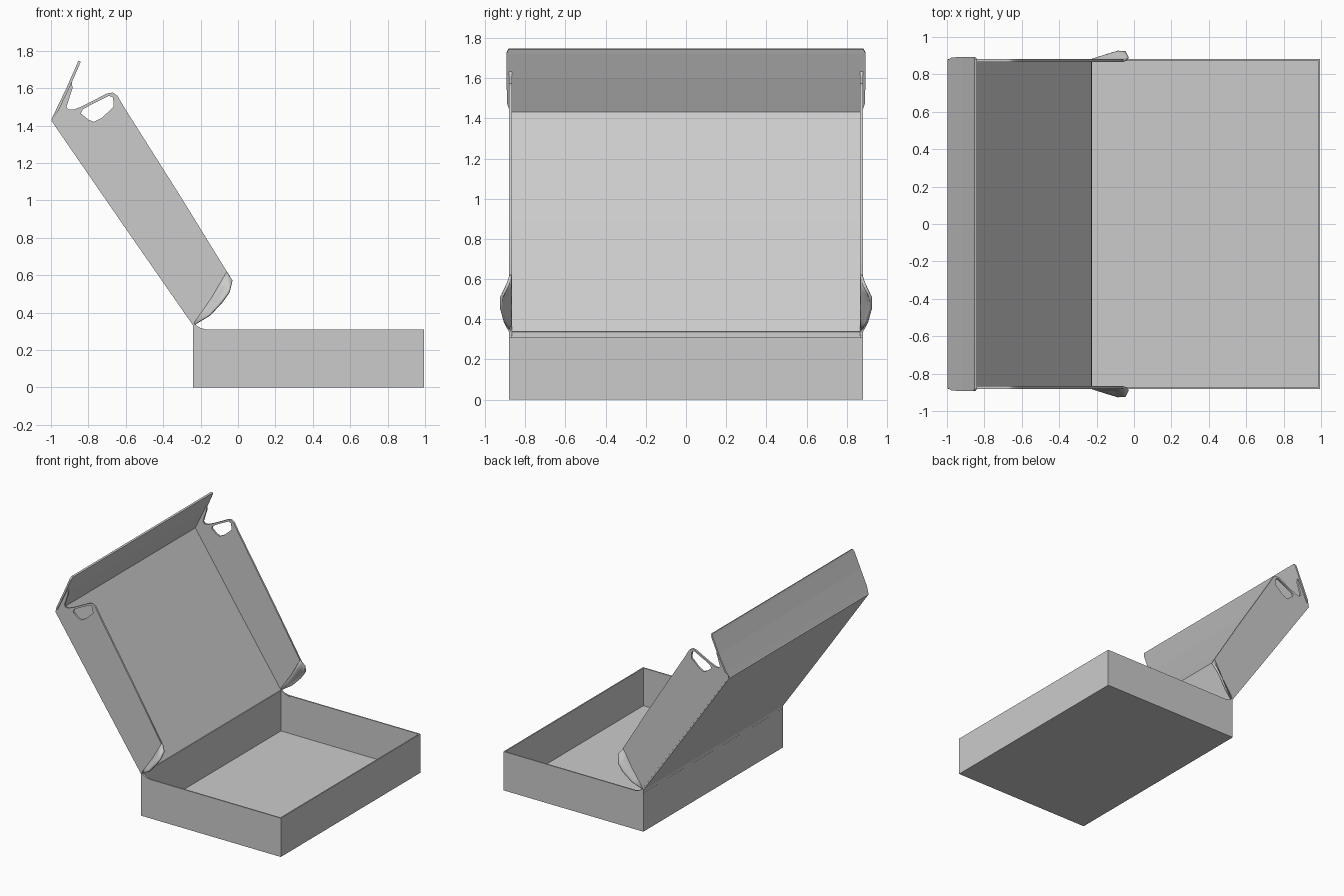
import bpy
import bmesh
import math
from mathutils import Vector

default = bpy.data.objects.get("Cube")
if default:
    bpy.data.objects.remove(default, do_unlink=True)

THICK = 0.014
SIDE_Y = 0.874

card = bpy.data.materials.new("grey cardboard")
card.use_nodes = True
colour = (0.6, 0.6, 0.6, 1)
card.diffuse_color = colour
bsdf = card.node_tree.nodes["Principled BSDF"]
bsdf.inputs["Base Color"].default_value = colour
bsdf.inputs["Roughness"].default_value = 0.8


def finish(name, bm, offset=0):
    """Turn an open sheet into a card object with thickness."""
    bmesh.ops.recalc_face_normals(bm, faces=bm.faces)
    mesh = bpy.data.meshes.new(name)
    bm.to_mesh(mesh)
    bm.free()
    mesh.materials.append(card)
    obj = bpy.data.objects.new(name, mesh)
    bpy.context.collection.objects.link(obj)
    mod = obj.modifiers.new("card", "SOLIDIFY")
    mod.thickness = THICK
    mod.offset = offset
    return obj


def grid_sheet(name, rows):
    """Skin neighbouring rows of points with quads."""
    bm = bmesh.new()
    vs = [[bm.verts.new(p) for p in row] for row in rows]
    for a, b in zip(vs, vs[1:]):
        for i in range(len(a) - 1):
            bm.faces.new((a[i], a[i + 1], b[i + 1], b[i]))
    return finish(name, bm)


def flat_plate(name, outlines, y):
    """Upright plate in the x-z plane; later outlines are holes."""
    curve = bpy.data.curves.new(name, "CURVE")
    curve.dimensions = "2D"
    curve.fill_mode = "BOTH"
    curve.extrude = THICK / 2
    for pts in outlines:
        spline = curve.splines.new("POLY")
        spline.points.add(len(pts) - 1)
        for p, (x, z) in zip(spline.points, pts):
            p.co = (x, z, 0, 1)
        spline.use_cyclic_u = True
    curve.materials.append(card)
    obj = bpy.data.objects.new(name, curve)
    obj.rotation_euler.x = math.pi / 2
    obj.location.y = y
    bpy.context.collection.objects.link(obj)
    bpy.ops.object.select_all(action="DESELECT")
    obj.select_set(True)
    bpy.context.view_layer.objects.active = obj
    bpy.ops.object.convert(target="MESH")


# Open tray: a box without its top, thickened inwards
bm = bmesh.new()
bmesh.ops.create_cube(bm, size=1)
for v in bm.verts:
    v.co = Vector((v.co.x * 1.235 + 0.3775, v.co.y * 1.762, (v.co.z + 0.5) * 0.31))
top = [f for f in bm.faces if f.calc_center_median().z > 0.3]
bmesh.ops.delete(bm, geom=top, context="FACES_ONLY")
finish("tray", bm, -1)

# Hinge, lid panel and front flap
hinge = [(-0.232, 0.305), (-0.234, 0.335)]
lid = [(-0.234, 0.335), (-0.62, 0.89), (-0.992, 1.43)]
grid_sheet("hinge_strip", [[(x, y, z) for y in (-0.88, 0.88)] for x, z in hinge])
grid_sheet("lid_panel", [[(x, y, z) for y in (-0.88, 0.88)] for x, z in lid])

flap = [(-0.992, 1.43, 0.875), (-0.97, 1.475, 0.89), (-0.91, 1.6, 0.894),
        (-0.855, 1.725, 0.894), (-0.847, 1.745, 0.883)]
grid_sheet("front_flap", [[(x, -w, z), (x, w, z)] for x, z, w in flap])

# Side flap outline, its slot, the corner web and the hinge web
side = [(-0.235, 0.345), (-0.994, 1.43), (-0.935, 1.485), (-0.88, 1.485),
        (-0.83, 1.505), (-0.7, 1.572), (-0.67, 1.577), (-0.645, 1.56),
        (-0.61, 1.5), (-0.3, 1.01), (-0.06, 0.62), (-0.14, 0.48)]
slot = [(-0.84, 1.465), (-0.83, 1.487), (-0.78, 1.515), (-0.69, 1.56),
        (-0.668, 1.55), (-0.665, 1.5), (-0.73, 1.44), (-0.77, 1.42), (-0.8, 1.432)]
corner = [(-0.994, 1.43), (-0.94, 1.55), (-0.89, 1.65), (-0.885, 1.6),
          (-0.917, 1.5), (-0.9, 1.48)]
web = [(-0.238, 0.305), (-0.15, 0.305), (-0.2, 0.318), (-0.22, 0.33), (-0.234, 0.345)]

# Curled lower end of each side flap: inner line and rounded free edge
inner = [(-0.235, 0.345), (-0.187, 0.412), (-0.14, 0.48), (-0.1, 0.55), (-0.06, 0.62)]
outer = [(-0.232, 0.335), (-0.15, 0.385), (-0.085, 0.455), (-0.045, 0.51), (-0.03, 0.57)]
bulge = [0, 0.026, 0.046, 0.044, 0.012]

for label, s in (("left", 1), ("right", -1)):
    part = "back" if s > 0 else "front"
    flat_plate(part + "_side_flap", [side, slot], s * SIDE_Y)
    flat_plate(part + "_corner_web", [corner], s * SIDE_Y)
    flat_plate(part + "_hinge_web", [web], s * SIDE_Y)
    rows = []
    for k in range(6):
        t = k / 5
        rows.append([(a[0] + (b[0] - a[0]) * t,
                      s * (SIDE_Y + h * math.sin(t * math.pi / 2) ** 2),
                      a[1] + (b[1] - a[1]) * t)
                     for a, b, h in zip(inner, outer, bulge)])
    curl = grid_sheet(part + "_flap_curl", rows)
    curl.data.shade_smooth()
